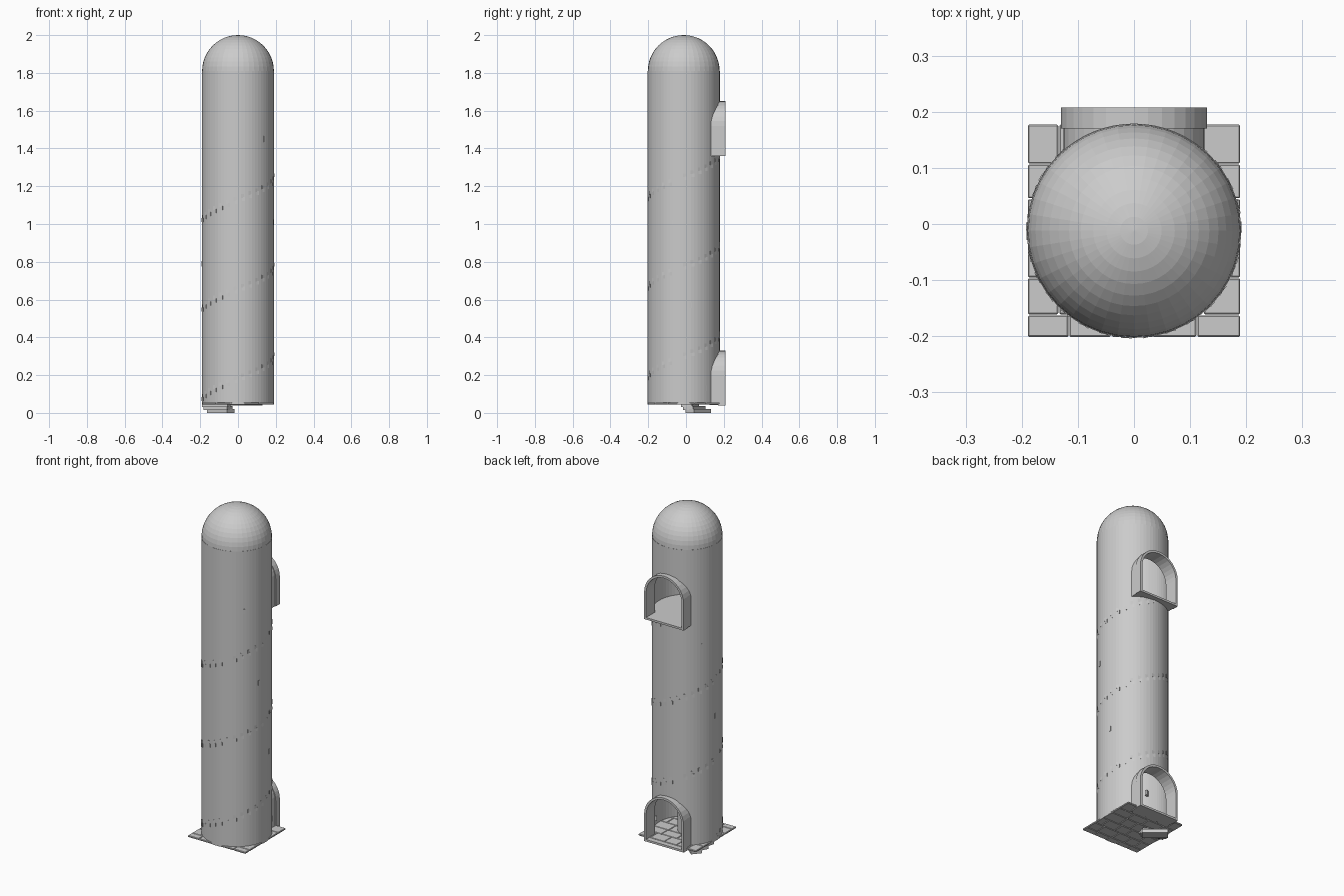
import bpy, bmesh, math, random
from mathutils import Matrix, Vector

if "Cube" in bpy.data.objects:
    bpy.data.objects.remove(bpy.data.objects["Cube"])

random.seed(4)
CY = -0.012          # tower axis in y
R = 0.191            # outer wall radius
SEG = 64


def finish(name, bm):
    bmesh.ops.recalc_face_normals(bm, faces=bm.faces)
    me = bpy.data.meshes.new(name)
    bm.to_mesh(me)
    bm.free()
    ob = bpy.data.objects.new(name, me)
    bpy.context.collection.objects.link(ob)
    return ob


def add_box(bm, lo, hi, mat=Matrix()):
    size = [b - a for a, b in zip(lo, hi)]
    mid = [(a + b) / 2 for a, b in zip(lo, hi)]
    m = mat @ Matrix.Translation(mid) @ Matrix.Diagonal((*size, 1))
    return bmesh.ops.create_cube(bm, size=1, matrix=m)["verts"]


def turned(angle):
    return Matrix.Translation((0, CY, 0)) @ Matrix.Rotation(math.radians(angle), 4, "Z")


def lathe(name, profile, segs, closed=False):
    bm = bmesh.new()
    vs = [bm.verts.new((r, CY, z)) for r, z in profile]
    pairs = list(zip(vs, vs[1:])) + ([(vs[-1], vs[0])] if closed else [])
    edges = [bm.edges.new(p) for p in pairs]
    bmesh.ops.spin(bm, geom=vs + edges, cent=(0, CY, 0), axis=(0, 0, 1),
                   angle=math.tau, steps=segs, use_duplicate=False)
    bmesh.ops.remove_doubles(bm, verts=bm.verts, dist=1e-5)
    return finish(name, bm)


def arch_points(half, z0, spring, n=16):
    pts = [(-half, z0), (half, z0)]
    for i in range(n + 1):
        a = math.pi * i / n
        pts.append((half * math.cos(a), spring + half * math.sin(a)))
    return pts


def arch_solid(name, half, z0, spring, y0, y1):
    bm = bmesh.new()
    f = bm.faces.new([bm.verts.new((x, y0, z)) for x, z in arch_points(half, z0, spring)])
    new = bmesh.ops.extrude_face_region(bm, geom=[f])["geom"]
    bmesh.ops.translate(bm, vec=(0, y1 - y0, 0),
                        verts=[v for v in new if isinstance(v, bmesh.types.BMVert)])
    return finish(name, bm)


def arch_frame(name, outer, inner, z0, sill, spring, y0, y1):
    bm = bmesh.new()
    po, pi = arch_points(outer, z0, spring), arch_points(inner, z0 + sill, spring)
    loops = [[bm.verts.new((x, y, z)) for x, z in p]
             for p, y in ((po, y0), (po, y1), (pi, y1), (pi, y0))]
    n = len(po)
    for a in range(4):
        l1, l2 = loops[a], loops[(a + 1) % 4]
        for i in range(n):
            j = (i + 1) % n
            bm.faces.new((l1[i], l1[j], l2[j], l2[i]))
    return finish(name, bm)


# Hollow tower wall with the two doorways cut out at the back
wall = lathe("tower_wall", [(R, 0.045), (R, 1.81), (R - 0.006, 1.81), (R - 0.006, 0.045)], SEG, True)
for tag, z0 in (("lower", 0.04), ("upper", 1.36)):
    spring = z0 + 0.16
    cutter = arch_solid(tag + "_door_cutter", 0.117, z0 + 0.012, spring, 0.06, 0.3)
    mod = wall.modifiers.new(tag, "BOOLEAN")
    mod.operation, mod.object, mod.solver = "DIFFERENCE", cutter, "EXACT"
    bpy.context.view_layer.objects.active = wall
    bpy.ops.object.modifier_apply(modifier=mod.name)
    bpy.data.objects.remove(cutter)
    arch_frame(tag + "_door_frame", 0.13, 0.117, z0, 0.012, spring, 0.17, 0.208)
    arch_frame(tag + "_door_lining", 0.126, 0.117, z0 + 0.001, 0.011, spring, 0.125, 0.172)

# Dome cap
lathe("dome", [(0.19 * math.sin(math.pi / 2 * i / 12), 1.81 + 0.19 * math.cos(math.pi / 2 * i / 12))
               for i in range(13)], 40)

# Paved square floor: staggered rows of bevelled stones
bm = bmesh.new()
rows = [-0.202, -0.162, -0.096, -0.028, 0.045, 0.107, 0.178]
for k, (ya, yb) in enumerate(zip(rows, rows[1:])):
    x = -0.19
    while x < 0.19:
        w = random.uniform(0.065, 0.11) if x > -0.19 else (0.074, 0.056)[k % 2]
        xe = x + w if x + w < 0.15 else 0.19
        add_box(bm, (x + 0.001, ya + 0.001, 0.045), (xe - 0.001, yb - 0.001, 0.055))
        x = xe
bmesh.ops.bevel(bm, geom=bm.edges[:], offset=0.002, segments=1, affect="EDGES")
finish("floor_stones", bm)

# Upper floor behind the upper doorway
lathe("upper_floor", [(0, 1.372), (R - 0.003, 1.372), (R - 0.003, 1.36), (0, 1.36)], SEG)

# Spiral staircase around a central post
bm = bmesh.new()
for i in range(86):
    z = 0.0158 * i
    add_box(bm, (0.05, -0.03, z), (0.1902, 0.03, z + 0.02), turned(140 + 12 * i))
finish("spiral_steps", bm)
lathe("stair_post", [(0, 0.05), (0.052, 0.05), (0.052, 1.365), (0, 1.365)], 32)

# Small brackets on the wall following the stairs
bm = bmesh.new()
for k in range(7):
    z = 0.13 + 0.22 * k
    add_box(bm, (0.165, -0.006, z - 0.015), (0.1925, 0.006, z + 0.015), turned(38 + 166.5 * k))
finish("wall_brackets", bm)
